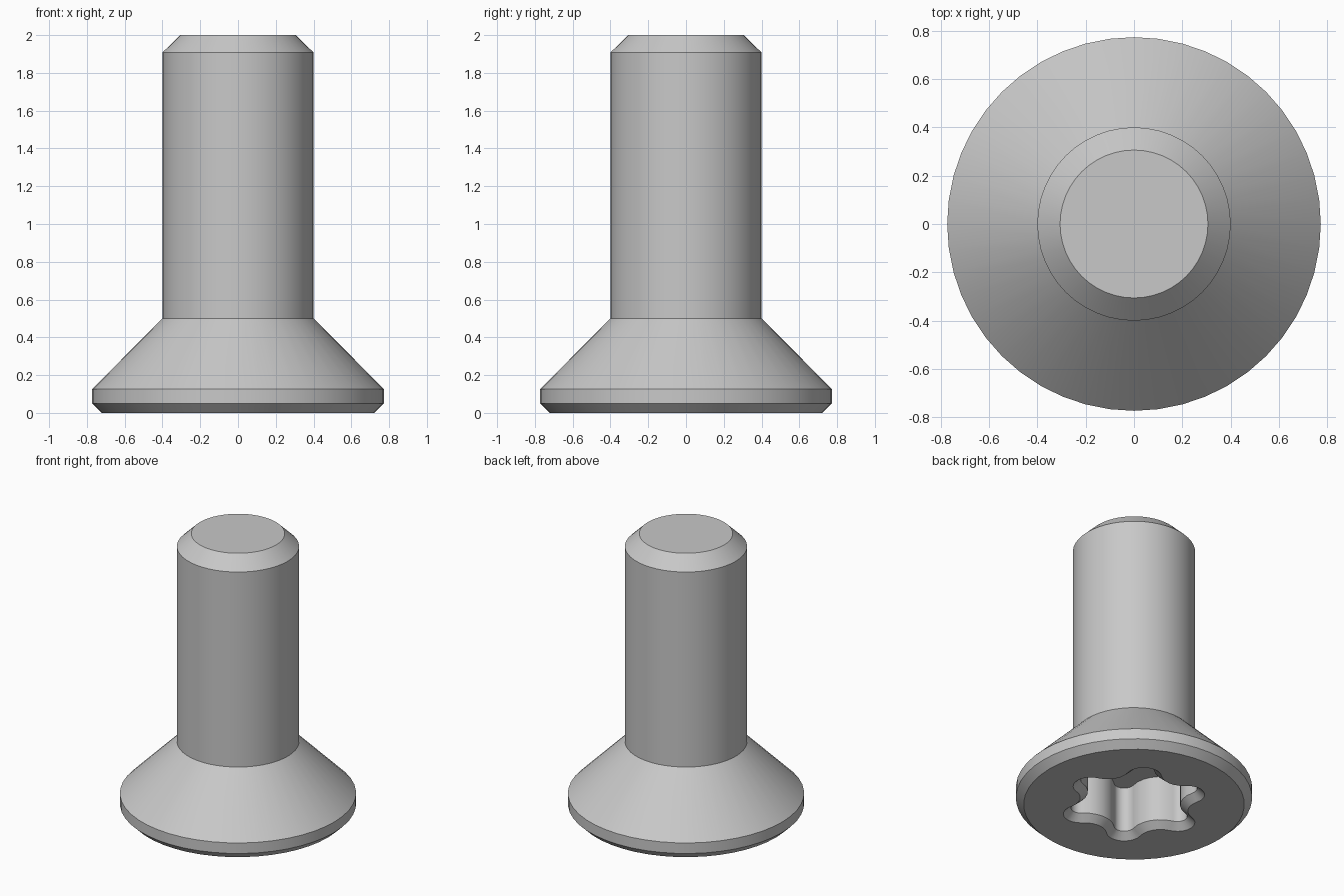
import bpy, bmesh
from math import sin, cos, pi, radians, atan2
from mathutils import Vector

cube = bpy.data.objects.get("Cube")
if cube:
    bpy.data.objects.remove(cube, do_unlink=True)

SIDES = 48          # facets around the turned body
LOBES = 6           # points of the drive recess

steel = bpy.data.materials.new("light grey steel")
steel.use_nodes = True
grey = (0.58, 0.58, 0.58, 1)
steel.diffuse_color = grey
steel.node_tree.nodes["Principled BSDF"].inputs["Base Color"].default_value = grey


def circle(r):
    return [(r * cos(2 * pi * i / SIDES), r * sin(2 * pi * i / SIDES)) for i in range(SIDES)]


def star(grow):
    """Six-lobed outline from tangent arcs, offset outward by grow."""
    lobe = Vector((0.369, 0))
    valley = Vector((0.504 * cos(pi / 6), 0.504 * sin(pi / 6)))
    d = valley - lobe
    r_lobe = 0.066 + grow
    r_valley = d.length - r_lobe
    turn = atan2(d.y, d.x)
    half = turn - pi / 6
    pts = []
    for k in range(LOBES):
        a = k * 2 * pi / LOBES
        arc = [lobe + r_lobe * Vector((cos(t), sin(t)))
               for t in (-turn + 2 * turn * i / 10 for i in range(10))]
        arc += [valley + r_valley * Vector((cos(t), sin(t)))
                for t in (pi + pi / 6 + half - 2 * half * i / 6 for i in range(6))]
        pts += [(p.x * cos(a) - p.y * sin(a), p.x * sin(a) + p.y * cos(a)) for p in arc]
    return pts


bm = bmesh.new()


def ring(points, z):
    return [bm.verts.new((x, y, z)) for x, y in points]


def skin(rings):
    """Join rings of equal count with quads and cap the last one."""
    for a, b in zip(rings, rings[1:]):
        n = len(a)
        for i in range(n):
            j = (i + 1) % n
            bm.faces.new((a[i], a[j], b[j], b[i]))
    bm.faces.new(rings[-1])


# Countersunk head, shank and chamfered tip
profile = [(0.722, 0), (0.773, 0.05), (0.773, 0.126), (0.4, 0.5), (0.4, 1.908), (0.306, 2)]
body = [ring(circle(r), z) for r, z in profile]
skin(body)

# Drive recess: chamfered mouth, straight walls, flat floor
recess = [ring(star(g), z) for g, z in [(0.05, 0), (0, 0.045), (0, 0.37)]]
skin(recess)

# Flat head face around the recess mouth
rim = []
for loop in (body[0], recess[0]):
    rim += [bm.edges.get((v, loop[(i + 1) % len(loop)])) for i, v in enumerate(loop)]
bmesh.ops.triangle_fill(bm, use_beauty=True, use_dissolve=False, edges=rim, normal=(0, 0, -1))
bmesh.ops.recalc_face_normals(bm, faces=bm.faces)

mesh = bpy.data.meshes.new("countersunk_screw")
bm.to_mesh(mesh)
bm.free()
mesh.materials.append(steel)
screw = bpy.data.objects.new("countersunk_screw", mesh)
bpy.context.collection.objects.link(screw)

# Smooth round surfaces, crisp chamfer edges
bpy.ops.object.select_all(action="DESELECT")
screw.select_set(True)
bpy.context.view_layer.objects.active = screw
bpy.ops.object.shade_smooth_by_angle(angle=radians(30))
